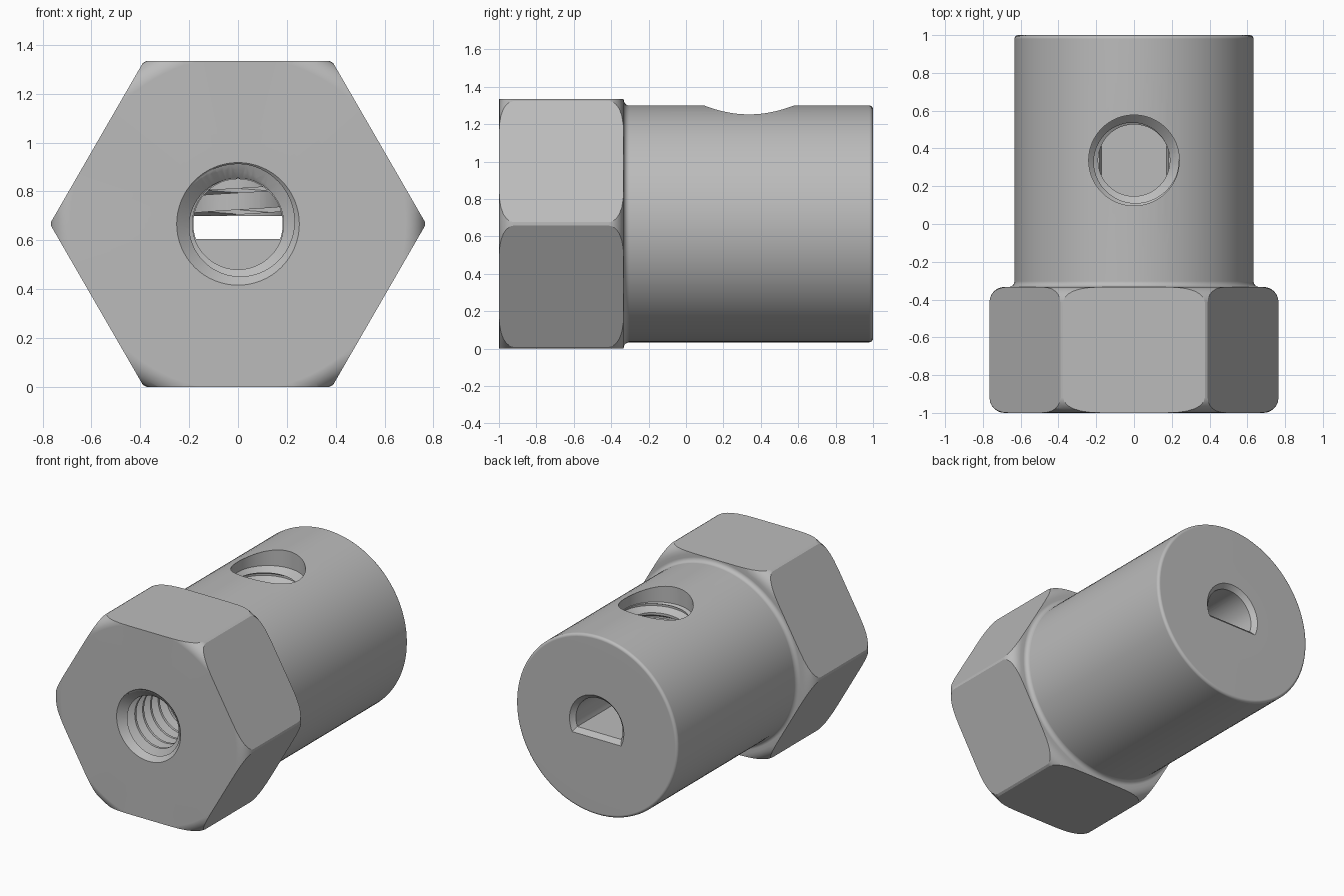
import bpy, bmesh, math
from mathutils import Matrix, Vector

if "Cube" in bpy.data.objects:
    bpy.data.objects.remove(bpy.data.objects["Cube"])

AXIS_Z = 0.667                      # height of the coupling's long axis
ALONG_Y = Matrix.Translation((0, 0, AXIS_Z)) @ Matrix.Rotation(-math.pi / 2, 4, 'X')
CROSS = Matrix.Translation((0, 0.337, 0))
PITCH = 0.0875

steel = bpy.data.materials.new("plain grey metal")
steel.use_nodes = True
GREY = (0.5, 0.5, 0.5, 1)
steel.diffuse_color = GREY
steel.node_tree.nodes["Principled BSDF"].inputs["Base Color"].default_value = GREY


def finish(bm, name, matrix):
    bmesh.ops.recalc_face_normals(bm, faces=bm.faces)
    mesh = bpy.data.meshes.new(name)
    bm.to_mesh(mesh)
    bm.free()
    mesh.transform(matrix)
    mesh.materials.append(steel)
    ob = bpy.data.objects.new(name, mesh)
    bpy.context.collection.objects.link(ob)
    return ob


def loft(name, rings, matrix):
    """Skin a list of equal-length rings and cap both ends."""
    bm = bmesh.new()
    loops = [[bm.verts.new(p) for p in ring] for ring in rings]
    n = len(loops[0])
    for a, b in zip(loops, loops[1:]):
        for i in range(n):
            j = (i + 1) % n
            bm.faces.new((a[i], a[j], b[j], b[i]))
    bm.faces.new(loops[0])
    bm.faces.new(loops[-1])
    return finish(bm, name, matrix)


def circle(r, z, n):
    return [Vector((r * math.cos(t), r * math.sin(t), z))
            for t in (math.tau * i / n for i in range(n))]


def lathe(name, profile, matrix, n=96):
    return loft(name, [circle(r, z, n) for r, z in profile], matrix)


def arc(r, z, radius, start, end, steps=6):
    """Profile points of a rounded corner, angles in degrees."""
    angles = [math.radians(start + (end - start) * i / steps) for i in range(steps + 1)]
    return [(r + radius * math.cos(a), z + radius * math.sin(a)) for a in angles]


def thread(name, minor, major, z0, z1, matrix, segs=48):
    """Closed helical tap shape: sheared rows follow the helix, ends are clamped flat."""
    stops = [(0, 0), (0.2, 0), (0.52, 1), (0.68, 1), (1, 0)]

    def radius(phase):
        phase %= 1
        for (a, u), (b, v) in zip(stops, stops[1:]):
            if phase <= b:
                return minor + (major - minor) * (u + (v - u) * (phase - a) / (b - a))

    bm = bmesh.new()
    turns = math.ceil((z1 - z0) / PITCH) + 2
    levels = [k + s for k in range(-1, turns) for s, _ in stops[:-1]]
    columns = []
    for i in range(segs + 1):
        f = i / segs
        column = []
        for level in levels:
            z = min(max(z0 + (level + f) * PITCH, z0), z1)
            r = radius((z - z0) / PITCH - f + 1e-9)
            t = f * math.tau
            column.append(bm.verts.new((r * math.cos(t), r * math.sin(t), z)))
        columns.append(column)
    for a, b in zip(columns, columns[1:]):
        for k in range(len(levels) - 1):
            bm.faces.new((a[k], b[k], b[k + 1], a[k + 1]))
    bmesh.ops.remove_doubles(bm, verts=bm.verts, dist=1e-5)
    bmesh.ops.delete(bm, geom=[e for e in bm.edges if not e.link_faces], context='EDGES')
    bmesh.ops.holes_fill(bm, edges=[e for e in bm.edges if e.is_boundary], sides=0)
    return finish(bm, name, matrix)


def combine(target, tool, operation):
    mod = target.modifiers.new(operation.lower(), 'BOOLEAN')
    mod.operation, mod.solver, mod.object = operation, 'EXACT', tool
    bpy.context.view_layer.objects.active = target
    bpy.ops.object.modifier_apply(modifier=mod.name)
    bpy.data.objects.remove(tool)


# Turned body: rounded head, small neck fillet, long barrel
profile = ([(0.3, -1)] + arc(0.685, -0.92, 0.08, -90, 0)
           + arc(0.685, -0.413, 0.08, 0, 90)
           + arc(0.663, -0.303, 0.03, 270, 180)
           + arc(0.613, 0.98, 0.02, 0, 90, 4) + [(0.3, 1)])
coupling = lathe("hex_coupling", profile, ALONG_Y)

# Hexagonal flats on the head
hexagon = 0.6667 / math.cos(math.pi / 6)
combine(coupling, lathe("hex_flats", [(hexagon, -1.2), (hexagon, 1.2)], ALONG_Y, 6),
        'INTERSECT')


# D-shaped shaft bore with a chamfered mouth
def d_ring(grow, z):
    r, flat = 0.183 + grow, 0.062 + grow
    a = math.asin(flat / r)
    angles = [math.pi - a + (math.pi + 2 * a) * i / 40 for i in range(41)]
    return [Vector((r * math.cos(t), r * math.sin(t), z)) for t in angles]


combine(coupling, loft("d_bore", [d_ring(0, -0.03), d_ring(0, 0.97), d_ring(0.04, 1.01)],
                       ALONG_Y), 'DIFFERENCE')

# Threaded bore in the hex end, with a countersink
combine(coupling, thread("bolt_thread", 0.187, 0.245, -1.02, 0.003, ALONG_Y), 'DIFFERENCE')
combine(coupling, lathe("countersink", [(0.262, -1.01), (0.18, -0.935)], ALONG_Y, 64),
        'DIFFERENCE')

# Threaded set screw hole, whose ridges reach into the shaft bore
combine(coupling, lathe("screw_boss", [(0.234, 0.7), (0.234, 0.93)], CROSS, 64), 'UNION')
combine(coupling, thread("screw_thread", 0.19, 0.237, 0.685, 1.25, CROSS), 'DIFFERENCE')
combine(coupling, lathe("screw_mouth", [(0.19, 1.13), (0.24, 1.18), (0.24, 1.4)], CROSS, 64),
        'DIFFERENCE')

# Smooth shading with crisp machined edges
bpy.ops.object.select_all(action='DESELECT')
coupling.select_set(True)
bpy.context.view_layer.objects.active = coupling
bpy.ops.object.shade_smooth_by_angle(angle=math.radians(28))
normals = coupling.modifiers.new("clean_normals", 'WEIGHTED_NORMAL')
normals.keep_sharp = True
